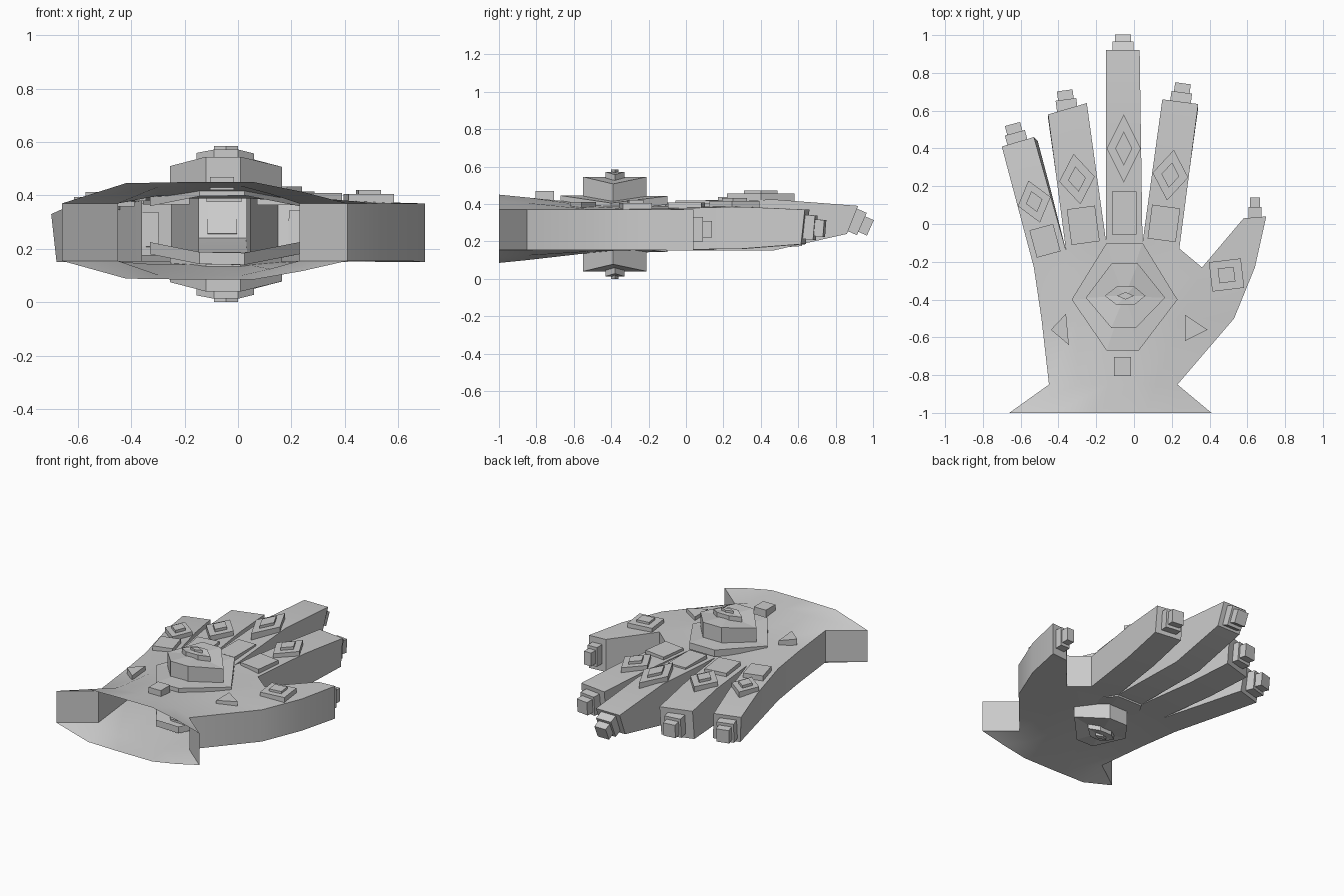
import bpy, bmesh
from math import atan2, cos, sin, pi, radians
from mathutils import Vector, Matrix, Euler

if "Cube" in bpy.data.objects:
    bpy.data.objects.remove(bpy.data.objects["Cube"])


def finish(name, bm):
    me = bpy.data.meshes.new(name)
    bm.to_mesh(me)
    bm.free()
    ob = bpy.data.objects.new(name, me)
    bpy.context.collection.objects.link(ob)
    return ob


def plate(name, pts, z0, z1, arch=0.0, cx=-0.05, flat=0.08, mirror=False):
    """Prism with an optional arched top that falls away from x = cx."""
    bm = bmesh.new()
    drop = lambda x: arch * max(0, abs(x - cx) - flat)
    flip = (lambda z: 0.585 - z) if mirror else (lambda z: z)
    lo = [bm.verts.new((x, y, flip(z0 - drop(x)))) for x, y in pts]
    hi = [bm.verts.new((x, y, flip(z1 - drop(x)))) for x, y in pts]
    mx = sum(p[0] for p in pts) / len(pts)
    my = sum(p[1] for p in pts) / len(pts)
    mid = bm.verts.new((mx, my, flip(z1 - drop(mx))))
    for i in range(len(pts)):
        j = (i + 1) % len(pts)
        bm.faces.new((lo[i], lo[j], hi[j], hi[i]))
        bm.faces.new((hi[i], hi[j], mid))
    if mirror:
        bmesh.ops.reverse_faces(bm, faces=bm.faces)
    return finish(name, bm)


def placed(local, c, ang):
    return [(c[0] + x * cos(ang) - y * sin(ang), c[1] + x * sin(ang) + y * cos(ang)) for x, y in local]


def rect(w, h):
    return [(-w / 2, -h / 2), (w / 2, -h / 2), (w / 2, h / 2), (-w / 2, h / 2)]


def diamond(w, h):
    return [(0, -h / 2), (w / 2, 0), (0, h / 2), (-w / 2, 0)]


def tip(name, pos, ang, pitch=0.0, w=0.11):
    """Two stepped blocks capping a finger."""
    rot = Euler((pitch, 0, ang)).to_matrix().to_4x4()
    for i, (d, s, h) in enumerate(((0.025, w, 0.13), (0.075, w * 0.76, 0.09))):
        bm = bmesh.new()
        bmesh.ops.create_cube(bm, size=1, matrix=Matrix.Translation(pos) @ rot
                              @ Matrix.Translation((0, d, 0)) @ Matrix.Diagonal((s, 0.06, h, 1)))
        finish(f"{name}_tip_{i}", bm)


# ---- hollow glove shell, open at the wrist ----
bm = bmesh.new()


def pair(x, y, lo, hi):
    return bm.verts.new((x, y, lo)), bm.verts.new((x, y, hi))


def wall(a, b):
    bm.faces.new((a[0], b[0], b[1], a[1]))


def deck(*corners):
    ring = list(dict.fromkeys(corners))  # shared corners give a triangle
    bm.faces.new([c[1] for c in ring])
    bm.faces.new([c[0] for c in reversed(ring)])


weights = (0, 0.95, 1, 1, 0.55, 0)
rows = [  # y, x positions, top crown, bottom crown
    (-1.0, (-0.66, -0.42, -0.2, 0.06, 0.24, 0.41), 0.08, 0.07),
    (-0.85, (-0.45, -0.3, -0.14, 0.01, 0.12, 0.23), 0.065, 0.055),
    (-0.5, (-0.49, -0.3, -0.14, 0.04, 0.25, 0.53), 0.03, 0.015),
    (-0.23, (-0.53, -0.36, -0.15, 0.05, 0.36, 0.64), 0.018, 0.0)]
grid = [[pair(x, y, 0.155 - b * w, 0.37 + t * w) for x, w in zip(xs, weights)] for y, xs, t, b in rows]
for r0, r1 in zip(grid, grid[1:]):
    for i in range(5):
        deck(r0[i], r0[i + 1], r1[i + 1], r1[i])
    wall(r1[0], r0[0])
    wall(r0[5], r1[5])
last = grid[-1]
knuckle = [last[0]] + [pair(x, y, 0.155, z) for x, y, z in
                       ((-0.36, -0.14, 0.38), (-0.147, -0.1, 0.39), (0.045, -0.1, 0.39), (0.24, -0.13, 0.375))]
for i in range(4):
    deck(last[i], last[i + 1], knuckle[i + 1], knuckle[i])
wall(last[4], knuckle[4])

# thumb
t0, t1 = pair(0.58, 0.03, 0.15, 0.37), pair(0.70, 0.04, 0.15, 0.37)
deck(last[4], last[5], t1, t0)
wall(last[5], t1)
wall(t1, t0)
wall(t0, last[4])

# fingers: tip left, tip right, mid heights, tip heights, shift of lower tip edge, plate sizes
fingers = {
    "little_finger": ((-0.70, 0.41), (-0.53, 0.46), (0.15, 0.365), (0.15, 0.33), (0.02, 0.02), (0.13, 0.15, 0.18, 0.23)),
    "ring_finger": ((-0.455, 0.58), (-0.25, 0.64), (0.155, 0.39), (0.175, 0.37), (0, 0.02), (0.15, 0.19, 0.19, 0.27)),
    "middle_finger": ((-0.147, 0.92), (0.03, 0.92), (0.15, 0.425), (0.24, 0.39), (0, 0.06), (0.13, 0.23, 0.18, 0.36)),
    "index_finger": ((0.15, 0.66), (0.34, 0.635), (0.16, 0.385), (0.185, 0.37), (0, 0.02), (0.15, 0.18, 0.19, 0.27))}
for k, (name, (tl, tr, zm, zt, (shift, pull), size)) in enumerate(fingers.items()):
    a, b = knuckle[k], knuckle[k + 1]
    mids, ends = [], []
    for base, end in ((a, tl), (b, tr)):
        m = base[0].co.xy.lerp(Vector(end), 0.55)
        mids.append(pair(m.x, m.y, *zm))
        mids[-1][0].co.x += shift / 2
        e = pair(end[0], end[1], *zt)
        e[0].co.x += shift
        e[0].co.y -= pull
        ends.append(e)
    # each finger keeps its own side walls
    for p, q in (((a, b), mids), (mids, ends)):
        deck(p[0], p[1], q[1], q[0])
        wall(q[0], p[0])
        wall(p[1], q[1])
    wall(ends[1], ends[0])

    # armour plates and stepped tip
    c0 = (a[0].co.xy + b[0].co.xy) / 2
    c1 = (Vector(tl) + Vector(tr)) / 2
    ang = atan2(c1.y - c0.y, c1.x - c0.x) - pi / 2
    if k == 2:
        ang = 0
    p, d = c0.lerp(c1, 0.155), c0.lerp(c1, 0.49)
    zb = 0.385 + (zm[1] - 0.385) * 0.28
    plate(name + "_knuckle_plate", placed(rect(*size[:2]), p, ang), zb - 0.02, zb + 0.022)
    plate(name + "_diamond", placed(diamond(*size[2:]), d, ang), zm[1] - 0.02, zm[1] + 0.03)
    plate(name + "_diamond_inset", placed(diamond(size[2] * 0.5, size[3] * 0.5), d, ang), zm[1] + 0.02, zm[1] + 0.048)
    tip(name, (c1.x, c1.y - pull / 2, (zt[0] + zt[1]) / 2), ang, -0.42 if k == 2 else -0.08)
shell = finish("glove_shell", bm)
bpy.context.view_layer.objects.active = shell
shell.select_set(True)
bpy.ops.object.shade_smooth_by_angle(angle=radians(30))

tip("thumb", (0.64, 0.035, 0.265), 0, 0, 0.07)
for i, (s, z) in enumerate(((0.17, 0.405), (0.085, 0.42))):
    plate(f"thumb_plate_{i}", placed(rect(s, s * 0.92), (0.49, -0.27), 0.12), 0.365, z)

# ---- tiered hexagon boss with eye gem, on the back of the hand and on the palm ----
hexes = [
    ("boss_base", [(-0.33, -0.4), (-0.145, -0.67), (0.025, -0.67), (0.23, -0.4), (0.045, -0.1), (-0.145, -0.1)], 0.40, 0.445, 0.2),
    ("boss_tier", [(-0.255, -0.39), (-0.12, -0.55), (0.01, -0.55), (0.165, -0.39), (0.02, -0.21), (-0.12, -0.21)], 0.43, 0.545, 0.28),
    ("boss_eye", [(-0.155, -0.38), (-0.09, -0.43), (0.0, -0.43), (0.06, -0.38), (0.0, -0.33), (-0.09, -0.33)], 0.53, 0.572, 0.5),
    ("boss_pupil", [(-0.09, -0.38), (-0.045, -0.4), (0.0, -0.38), (-0.045, -0.36)], 0.56, 0.585, 0)]
for mirror, side in ((False, "back"), (True, "palm")):
    for name, pts, z0, z1, arch in hexes:
        plate(f"{side}_{name}", pts, z0, z1, arch, mirror=mirror)

# ---- small studs on the back of the hand ----
plate("wrist_stud", placed(rect(0.09, 0.1), (-0.06, -0.755), 0), 0.42, 0.47)
plate("triangle_stud_left", [(-0.44, -0.56), (-0.345, -0.64), (-0.36, -0.475)], 0.38, 0.42)
plate("triangle_stud_right", [(0.27, -0.62), (0.39, -0.56), (0.27, -0.48)], 0.375, 0.41)
